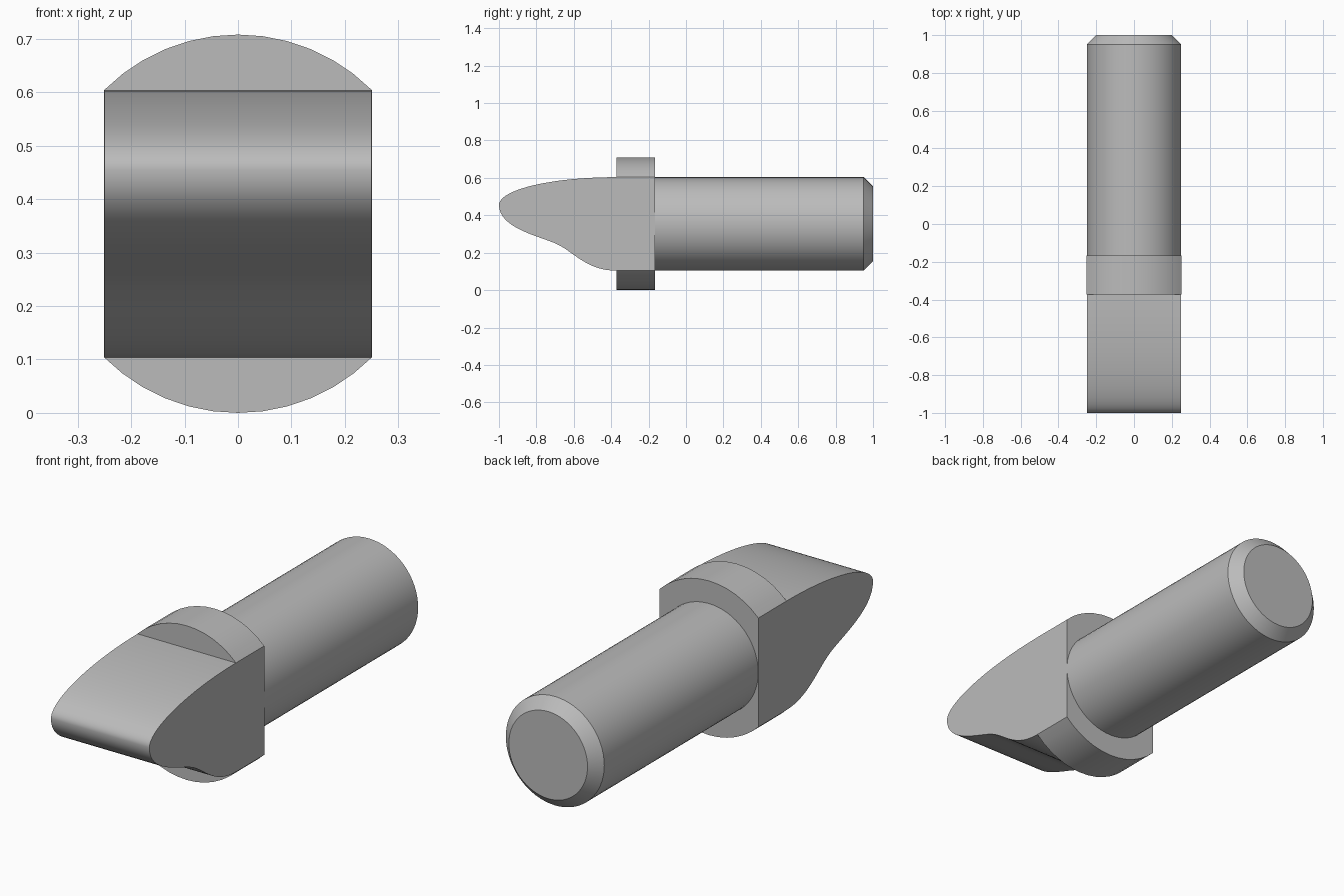
import bpy
import math
from mathutils import Vector
from mathutils.geometry import interpolate_bezier

cube = bpy.data.objects.get("Cube")
if cube:
    bpy.data.objects.remove(cube, do_unlink=True)

AXIS_Z = 0.354     # height of the shaft axis
HALF = 0.25        # half width and shaft radius
COLLAR_FRONT, COLLAR_BACK = -0.372, -0.167

grey = bpy.data.materials.new("plain_grey")
grey.use_nodes = True
colour = (0.5, 0.5, 0.5, 1)
grey.diffuse_color = colour
grey.node_tree.nodes["Principled BSDF"].inputs["Base Color"].default_value = colour


def loft(name, rings):
    """Join equal-length rings of points into a capped solid."""
    n = len(rings[0])
    verts = [p for ring in rings for p in ring]
    faces = [tuple(reversed(range(n))), tuple(range(len(verts) - n, len(verts)))]
    for r in range(len(rings) - 1):
        for i in range(n):
            j = (i + 1) % n
            faces.append((r * n + i, r * n + j, r * n + n + j, r * n + n + i))
    mesh = bpy.data.meshes.new(name)
    mesh.from_pydata(verts, [], faces)
    mesh.materials.append(grey)
    obj = bpy.data.objects.new(name, mesh)
    bpy.context.collection.objects.link(obj)
    bpy.ops.object.select_all(action='DESELECT')
    obj.select_set(True)
    bpy.context.view_layer.objects.active = obj
    bpy.ops.object.mode_set(mode='EDIT')
    bpy.ops.mesh.select_all(action='SELECT')
    bpy.ops.mesh.normals_make_consistent(inside=False)
    bpy.ops.object.mode_set(mode='OBJECT')
    bpy.ops.object.shade_smooth_by_angle(angle=math.radians(30))
    return obj


def arc(radius, y, start, end, count):
    """Points on a circle around the shaft axis."""
    step = (end - start) / count
    angles = [math.radians(start + step * i) for i in range(count + 1)]
    return [(radius * math.cos(a), y, AXIS_Z + radius * math.sin(a)) for a in angles]


# Round shaft with a chamfered back end
loft("shaft", [arc(r, y, 0, 360, 64)[:-1]
               for y, r in ((COLLAR_BACK, HALF), (0.95, HALF), (1.0, 0.2))])

# Collar: a disc with both sides cut flat
loft("collar", [arc(AXIS_Z, y, 45, 135, 12) + arc(AXIS_Z, y, 225, 315, 12)
                for y in (COLLAR_FRONT, COLLAR_BACK)])

# Nose: quarter-ellipse top, then two curves along the underside
TIP_Z = 0.455
top, bottom = AXIS_Z + HALF, AXIS_Z - HALF
profile = []
for i in range(24):
    a = math.pi / 2 * i / 24
    profile.append((COLLAR_FRONT - (1 + COLLAR_FRONT) * math.sin(a),
                    TIP_Z + (top - TIP_Z) * math.cos(a)))
for curve in (((-1, TIP_Z), (-1, 0.33), (-0.78, 0.288), (-0.69, 0.246)),
              ((-0.69, 0.246), (-0.6, 0.204), (-0.53, bottom), (COLLAR_FRONT, bottom))):
    points = interpolate_bezier(*[Vector((0, y, z)) for y, z in curve], 17)
    profile += [(p.y, p.z) for p in points[:-1]]
profile.append((COLLAR_FRONT, bottom))
loft("nose", [[(x, y, z) for y, z in profile] for x in (-HALF, HALF)])
